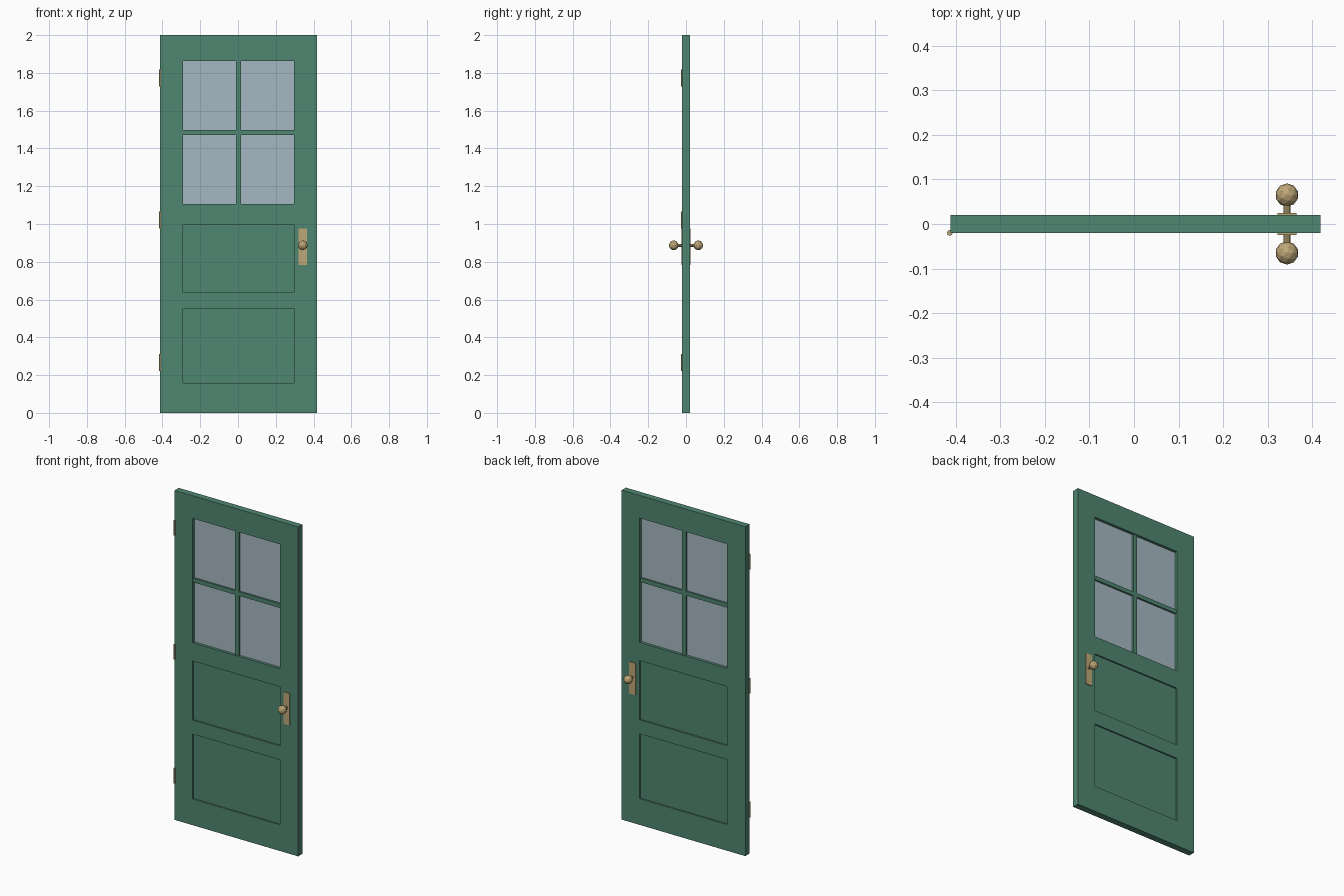
import bpy, bmesh, math
from mathutils import Matrix

if "Cube" in bpy.data.objects:
    bpy.data.objects.remove(bpy.data.objects["Cube"])


def material(name, rgb):
    lin = [(c / 255 / 12.92) if c < 10 else ((c / 255 + 0.055) / 1.055) ** 2.4 for c in rgb]
    m = bpy.data.materials.new(name)
    m.diffuse_color = (*lin, 1)
    m.use_nodes = True
    m.node_tree.nodes["Principled BSDF"].inputs["Base Color"].default_value = m.diffuse_color
    return m


GREEN = material("green paint", (80, 134, 113))
GLASS = material("pale glass", (166, 184, 194))
BRASS = material("brass", (190, 167, 120))


def finish(name, bm, mat):
    bmesh.ops.recalc_face_normals(bm, faces=bm.faces)
    mesh = bpy.data.meshes.new(name)
    bm.to_mesh(mesh)
    bm.free()
    mesh.materials.append(mat)
    ob = bpy.data.objects.new(name, mesh)
    bpy.context.collection.objects.link(ob)
    return ob


def box(name, x0, x1, y0, y1, z0, z1, mat):
    bm = bmesh.new()
    size = Matrix.Diagonal((x1 - x0, y1 - y0, z1 - z0, 1))
    centre = Matrix.Translation(((x0 + x1) / 2, (y0 + y1) / 2, (z0 + z1) / 2))
    bmesh.ops.create_cube(bm, size=1, matrix=centre @ size)
    return finish(name, bm, mat)


def cylinder(name, loc, radius, length, sides, mat, along_y=False):
    bm = bmesh.new()
    turn = Matrix.Rotation(math.pi / 2 if along_y else 0, 4, 'X')
    bmesh.ops.create_cone(bm, cap_ends=True, segments=sides, radius1=radius, radius2=radius,
                          depth=length, matrix=Matrix.Translation(loc) @ turn)
    return finish(name, bm, mat)


CX = 0.003                      # door middle, nudged aside by the hinges
HALF_W, HALF_T, OPEN = 0.415, 0.02, 0.294
WINDOW = (1.107, 1.862)
PANELS = [(0.159, 0.553), (0.638, 0.997)]

# Door frame: one slab with three openings
xs = [CX - HALF_W, CX - OPEN, CX + OPEN, CX + HALF_W]
zs = [0, *PANELS[0], *PANELS[1], *WINDOW, 2]
bm = bmesh.new()
grid = [[bm.verts.new((x, -HALF_T, z)) for x in xs] for z in zs]
for r in range(len(zs) - 1):
    for c in range(3):
        if c == 1 and r % 2 == 1:
            continue
        bm.faces.new((grid[r][c], grid[r][c + 1], grid[r + 1][c + 1], grid[r + 1][c]))
ext = bmesh.ops.extrude_face_region(bm, geom=bm.faces[:], use_keep_orig=True)
for v in ext["geom"]:
    if isinstance(v, bmesh.types.BMVert):
        v.co.y = HALF_T
finish("door_frame", bm, GREEN)

# Recessed lower panels
for i, (z0, z1) in enumerate(PANELS):
    box(f"recessed_panel_{i + 1}", CX - OPEN, CX + OPEN, -0.011, 0.011, z0, z1, GREEN)

# Window pane with crossed glazing bars
zm = sum(WINDOW) / 2
box("window_glass", CX - OPEN, CX + OPEN, -0.003, 0.003, *WINDOW, GLASS)
box("upright_glazing_bar", CX - 0.0125, CX + 0.0125, -0.014, 0.014, *WINDOW, GREEN)
box("level_glazing_bar", CX - OPEN, CX + OPEN, -0.0138, 0.0138, zm - 0.0125, zm + 0.0125, GREEN)

# Handle set on both faces
KX, KZ = 0.343, 0.887
for side, s in (("front", -1), ("back", 1)):
    ys = sorted((s * 0.019, s * 0.025))
    box(f"{side}_handle_plate", KX - 0.0215, KX + 0.0215, *ys, 0.782, 0.975, BRASS)
    cylinder(f"{side}_knob_stem", (KX, s * 0.038, KZ), 0.008, 0.036, 10, BRASS, True)
    bm = bmesh.new()
    bmesh.ops.create_icosphere(bm, subdivisions=2, radius=0.026,
                               matrix=Matrix.Translation((KX, s * 0.065, KZ)))
    finish(f"{side}_knob", bm, BRASS)

# Hinge barrels
for i, z in enumerate((0.268, 1.02, 1.773)):
    cylinder(f"hinge_barrel_{i + 1}", (-0.413, -0.02, z), 0.0065, 0.09, 8, BRASS)
